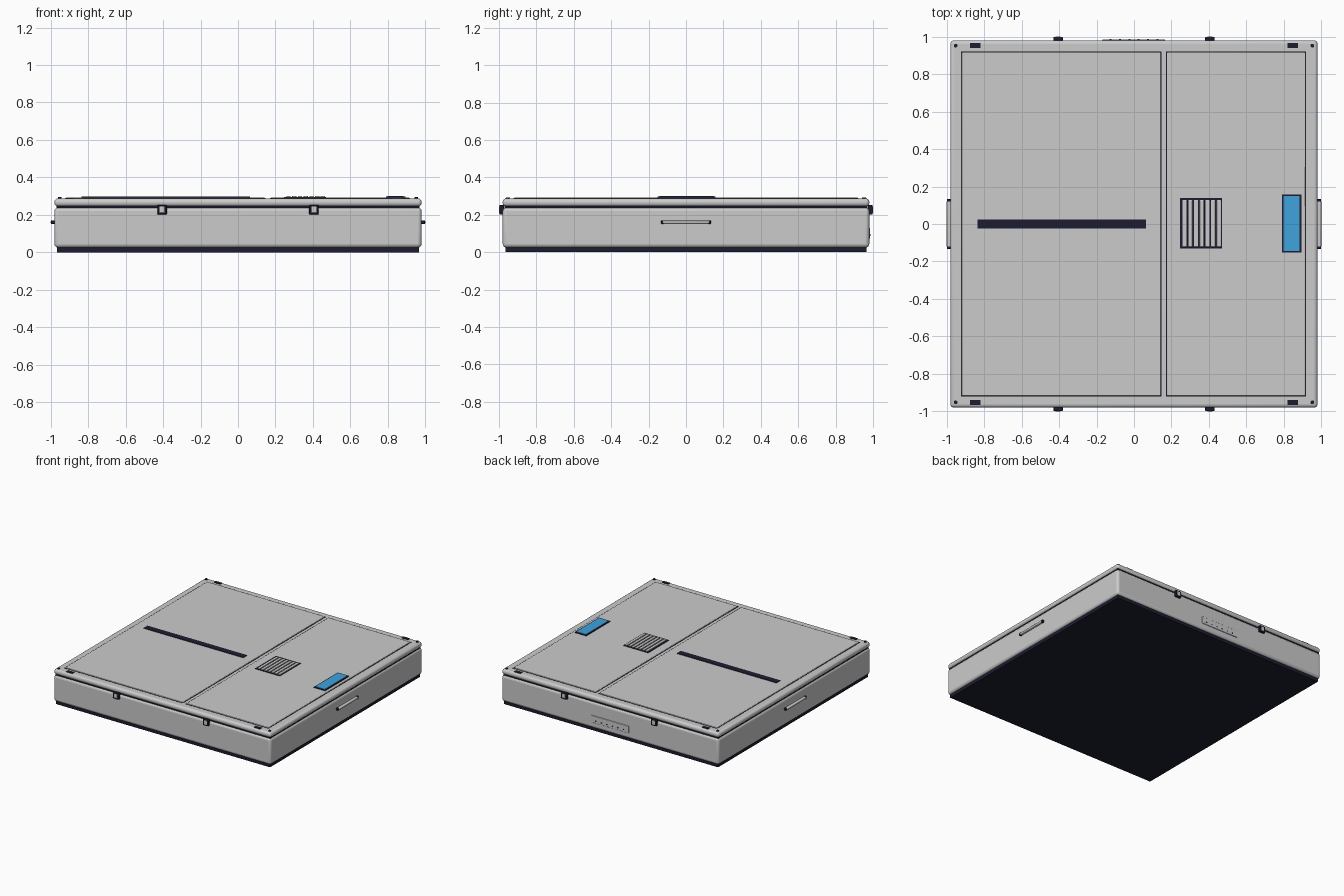
import bpy

if "Cube" in bpy.data.objects:
    bpy.data.objects.remove(bpy.data.objects["Cube"])


def mat(name, rgb):
    m = bpy.data.materials.new(name)
    m.diffuse_color = (*rgb, 1)
    m.use_nodes = True
    m.node_tree.nodes["Principled BSDF"].inputs["Base Color"].default_value = m.diffuse_color
    return m


DARK = mat("dark_navy", (0.012, 0.012, 0.03))
BLUE = mat("screen_blue", (0.05, 0.36, 0.73))


def finish(ob, name, material, bevel, segs):
    ob.name = name
    if material:
        ob.data.materials.append(material)
    if bevel:
        m = ob.modifiers.new("bevel", "BEVEL")
        m.width, m.segments = bevel, segs
        bpy.ops.object.shade_smooth_by_angle()
    return ob


def box(name, x, y, z, material=None, bevel=0, segs=2):
    """Box from (min, max) ranges on each axis."""
    r = (x, y, z)
    bpy.ops.mesh.primitive_cube_add(size=1, location=[(a + b) / 2 for a, b in r])
    ob = bpy.context.object
    ob.scale = [b - a for a, b in r]
    bpy.ops.object.transform_apply(location=False, rotation=False, scale=True)
    return finish(ob, name, material, bevel, segs)


def disc(name, loc, radius, depth, material=None, rot=(0, 0, 0)):
    bpy.ops.mesh.primitive_cylinder_add(vertices=16, radius=radius, depth=depth,
                                        location=loc, rotation=rot)
    return finish(bpy.context.object, name, material, 0, 1)


def span(c, half):
    return (c - half, c + half)


# Case: base pad, body, seal, lid
box("base_pad", (-.965, .965), (-.965, .965), (0, .032), DARK)
box("body", (-.98, .98), (-.98, .98), (.025, .24), None, .02, 4)
box("seal", (-.97, .97), (-.97, .97), (.225, .26), DARK)
box("lid", (-.98, .98), (-.98, .98), (.245, .287), None, .018, 4)

# Raised top panels
box("left_panel", (-.92, .143), (-.917, .917), (.275, .293), None, .004)
box("right_panel", (.175, .915), (-.917, .917), (.275, .293), None, .004)

# Dark outline around the panels
for n, (x0, x1) in (("left", (-.92, .143)), ("right", (.175, .915))):
    box(n + "_panel_trim", (x0 - .004, x1 + .004), (-.921, .921), (.28, .289), DARK)

# Slot bar on the left panel
box("slot_bar", (-.835, .065), (-.025, .025), (.285, .297), DARK)

# Vent with grey slats
box("vent_base", (.245, .47), (-.132, .138), (.285, .296), DARK)
for i in range(7):
    box("vent_slat", span(.27 + i * .0305, .0115), (-.122, .128), (.29, .301), None, .002)

# Screen
box("screen_frame", (.79, .893), (-.152, .158), (.285, .298), DARK)
box("screen", (.799, .884), (-.143, .149), (.29, .301), BLUE)

for sx in (-1, 1):
    # Corner screws, lid pads and latches, front and back
    for sy in (-1, 1):
        disc("corner_screw", (sx * .952, sy * .952, .287), .01, .014, DARK)
        box("lid_pad", span(sx * .847, .028), span(sy * .953, .013), (.28, .291), DARK)
        box("latch", span(sx * .405, .025), span(sy * .985, .013), (.202, .253), DARK, .004)
        box("latch_face", span(sx * .405, .014), span(sy * .99, .01), (.21, .245), None, .002)
    # Side handle with end mounts
    box("side_handle", span(sx * .988, .012), (-.125, .125), (.153, .169), None, .006, 3)
    for sy in (-1, 1):
        box("handle_mount", span(sx * .985, .013), span(sy * .126, .007), (.151, .171), DARK, .003)

# Port plate on the back
box("port_plate", (-.17, .165), (.97, .985), (.073, .13), None, .003)
for i in range(6):
    disc("port", (-.125 + i * .05, .984, .092), .005, .006, DARK, (1.5708, 0, 0))
